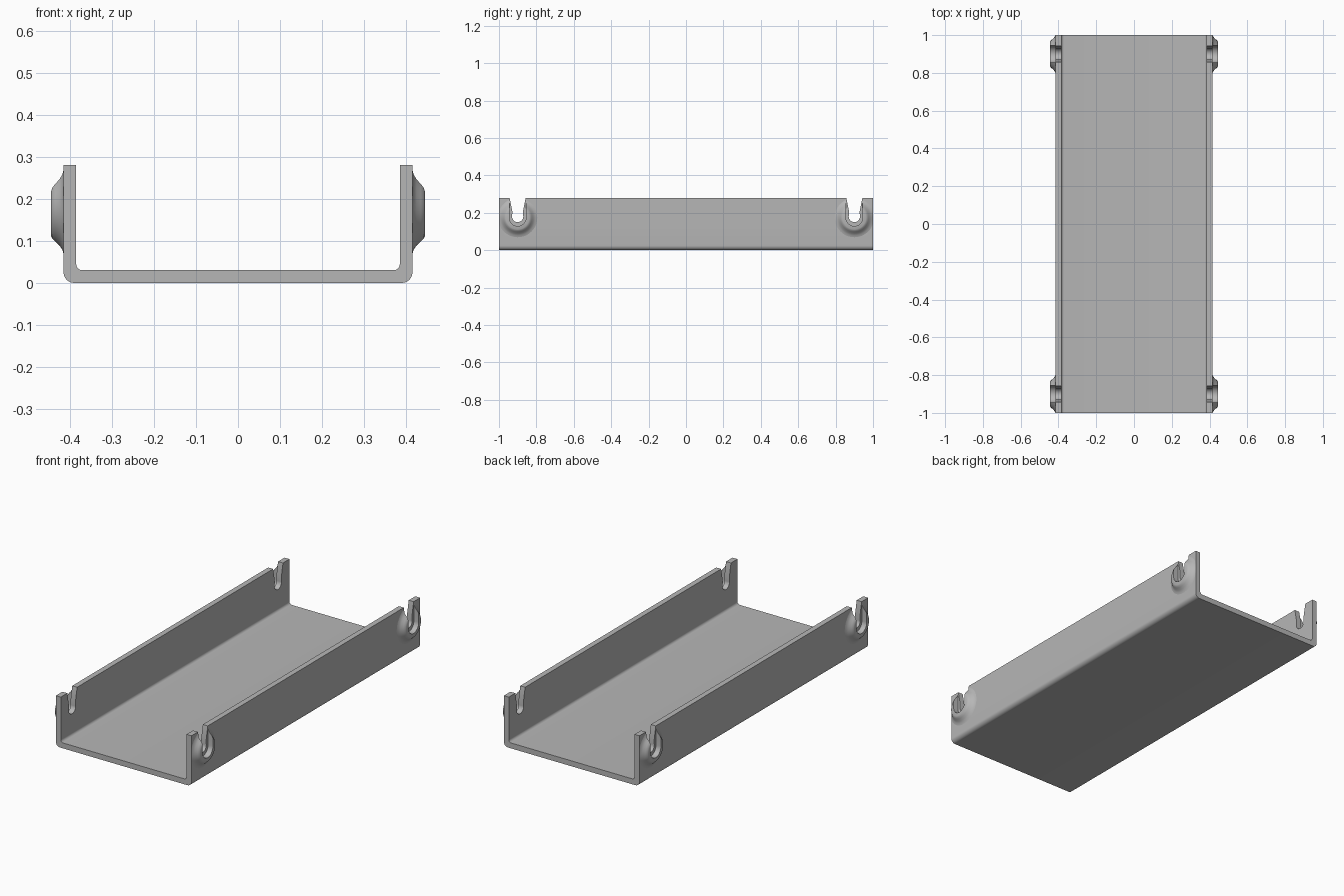
import bpy, bmesh, math
from mathutils import Vector

cube = bpy.data.objects.get("Cube")
if cube:
    bpy.data.objects.remove(cube, do_unlink=True)

HALF_W, INNER_W, HEIGHT, FLOOR = 0.415, 0.385, 0.28, 0.03
BOSS_Y, BOSS_Z = 0.9, 0.174

steel = bpy.data.materials.new("grey_steel")
steel.use_nodes = True
GREY = (0.47, 0.47, 0.47, 1)
steel.diffuse_color = GREY
steel.node_tree.nodes["Principled BSDF"].inputs["Base Color"].default_value = GREY


def make_object(name, bm):
    bmesh.ops.recalc_face_normals(bm, faces=bm.faces)
    mesh = bpy.data.meshes.new(name)
    bm.to_mesh(mesh)
    bm.free()
    mesh.materials.append(steel)
    obj = bpy.data.objects.new(name, mesh)
    bpy.context.collection.objects.link(obj)
    return obj


def prism(name, points, offset):
    """Extrude a closed outline along an offset."""
    bm = bmesh.new()
    face = bm.faces.new([bm.verts.new(p) for p in points])
    moved = bmesh.ops.extrude_face_region(bm, geom=[face])["geom"]
    bmesh.ops.translate(bm, vec=offset, verts=[v for v in moved if isinstance(v, bmesh.types.BMVert)])
    return make_object(name, bm)


def arc(cx, cz, r, start, end, steps=8):
    angles = [math.radians(start + (end - start) * i / steps) for i in range(steps + 1)]
    return [(cx + r * math.cos(a), cz + r * math.sin(a)) for a in angles]


def slot_cutter(y, x0, x1, mouth, neck, radius, zc):
    """Open-topped slot with a round bottom."""
    outline = [(y - mouth, 0.32), (y - mouth, HEIGHT), (y - neck, 0.205)]
    outline += arc(y, zc, radius, 180, 360, 16)
    outline += [(y + neck, 0.205), (y + mouth, HEIGHT), (y + mouth, 0.32)]
    return prism("slot_cutter", [(x0, p, q) for p, q in outline], Vector((x1 - x0, 0, 0)))


def cut(obj, cutter):
    cutter.hide_render = True
    mod = obj.modifiers.new("slot", "BOOLEAN")
    mod.operation, mod.solver, mod.object = "DIFFERENCE", "EXACT", cutter
    select(obj)
    bpy.ops.object.modifier_apply(modifier=mod.name)
    bpy.data.objects.remove(cutter, do_unlink=True)


def select(obj):
    bpy.ops.object.select_all(action="DESELECT")
    obj.select_set(True)
    bpy.context.view_layer.objects.active = obj


def smooth(obj):
    select(obj)
    bpy.ops.object.shade_smooth_by_angle(angle=math.radians(32))


# Bent channel: floor and two side walls with rounded bends
right_half = [(HALF_W, HEIGHT), (INNER_W, HEIGHT)]
outer = arc(HALF_W - 0.025, 0.025, 0.025, 270, 360)
inner = arc(INNER_W - 0.015, FLOOR + 0.015, 0.015, 360, 270)
half = outer + right_half + inner
profile = half + [(-x, z) for x, z in reversed(half)]
channel = prism("channel", [(x, -1, z) for x, z in profile], Vector((0, 2, 0)))

# Tapered hanging slots through both walls
for side in (-1, 1):
    for end in (-1, 1):
        cut(channel, slot_cutter(end * BOSS_Y, side * 0.36, side * 0.45,
                                 0.043, 0.028, 0.03, 0.18))
smooth(channel)

# Flared round bosses around the slots, trimmed at the channel's ends and rim
FLARE = [(0.105, -0.005), (0.105, 0), (0.095, 0.003), (0.085, 0.010),
         (0.076, 0.020), (0.069, 0.027), (0.062, 0.030)]
SIDES = 48


def boss(name, side, end):
    bm = bmesh.new()
    rings = []
    for r, h in FLARE:
        ring = []
        for i in range(SIDES):
            a = math.tau * i / SIDES
            y = end * BOSS_Y + r * math.cos(a)
            z = BOSS_Z + r * math.sin(a)
            y = max(-1, min(1, y))
            ring.append(bm.verts.new((side * (HALF_W + h), y, min(HEIGHT, z))))
        rings.append(ring)
    for low, high in zip(rings, rings[1:]):
        for i in range(SIDES):
            j = (i + 1) % SIDES
            bm.faces.new((low[i], low[j], high[j], high[i]))
    bm.faces.new(rings[0])
    bm.faces.new(rings[-1])
    obj = make_object(name, bm)
    cut(obj, slot_cutter(end * BOSS_Y, side * 0.4, side * 0.47,
                         0.045, 0.045, 0.045, BOSS_Z))
    smooth(obj)


for side, side_name in ((-1, "right"), (1, "left")):
    for end, end_name in ((-1, "front"), (1, "back")):
        boss(f"{side_name}_{end_name}_boss", side, end)
